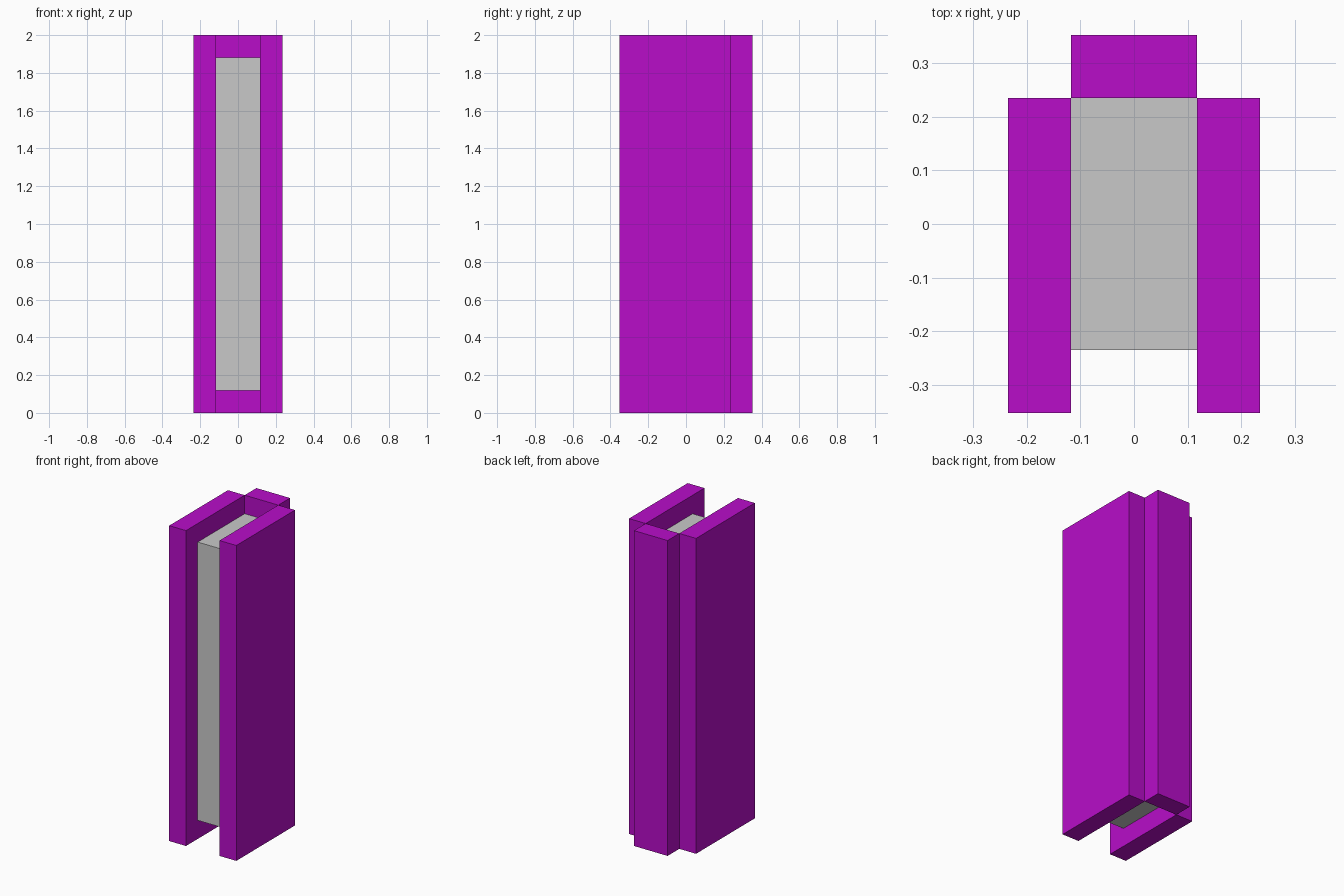
import bpy

if "Cube" in bpy.data.objects:
    bpy.data.objects.remove(bpy.data.objects["Cube"])

U = 2 / 17  # one block unit: the model is 17 units tall


def material(name, rgb):
    m = bpy.data.materials.new(name)
    m.diffuse_color = (*rgb, 1)
    m.use_nodes = True
    m.node_tree.nodes["Principled BSDF"].inputs["Base Color"].default_value = m.diffuse_color
    return m


purple = material("purple", (0.479, 0.004, 0.584))
grey = material("light grey", (0.584, 0.584, 0.584))


def box(name, lo, hi, mat):
    """Box between two corners given in block units."""
    centre = [(a + b) / 2 * U for a, b in zip(lo, hi)]
    bpy.ops.mesh.primitive_cube_add(size=1, location=centre)
    ob = bpy.context.object
    ob.name = name
    ob.scale = [(b - a) * U for a, b in zip(lo, hi)]
    bpy.ops.object.transform_apply(location=False, rotation=False, scale=True)
    ob.data.materials.append(mat)
    return ob


# Side panels
for side, x in (("left", -2), ("right", 1)):
    box(side + "_panel", (x, -3, 0), (x + 1, 2, 17), purple)

# Back panel
box("back_panel", (-1, 2, 0), (1, 3, 17), purple)

# Recessed core
box("core", (-1, -2, 1), (1, 2, 16), grey)
